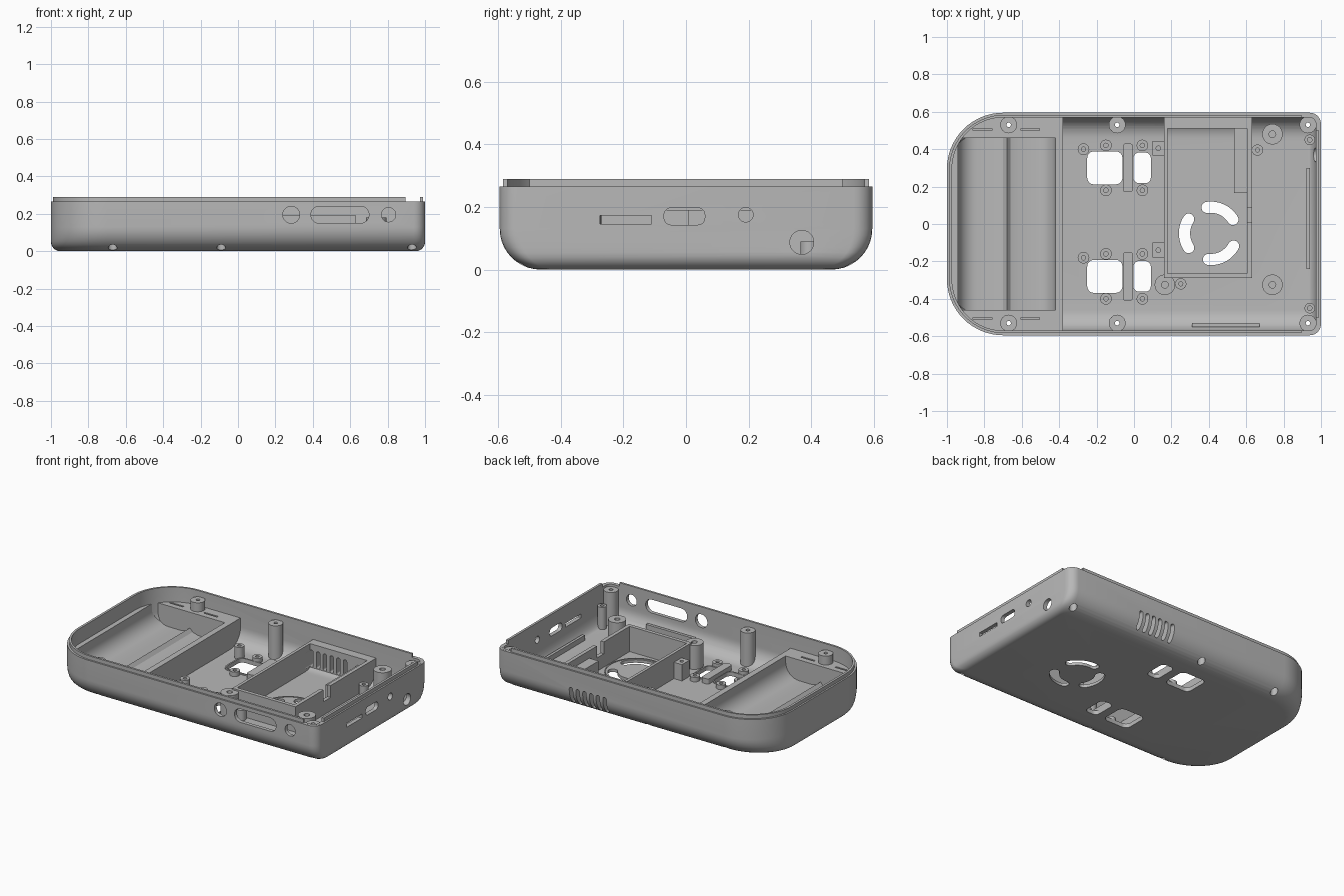
import bpy, bmesh, math

if "Cube" in bpy.data.objects:
    bpy.data.objects.remove(bpy.data.objects["Cube"])

gray = bpy.data.materials.new("light gray")
gray.diffuse_color = (0.48, 0.48, 0.48, 1)
gray.use_nodes = True
gray.node_tree.nodes["Principled BSDF"].inputs["Base Color"].default_value = gray.diffuse_color
parts, cutters = [], []


def finish(name, bm, cut=False):
    bmesh.ops.remove_doubles(bm, verts=bm.verts, dist=1e-5)
    bmesh.ops.recalc_face_normals(bm, faces=bm.faces)
    me = bpy.data.meshes.new(name)
    bm.to_mesh(me)
    bm.free()
    me.materials.append(gray)
    ob = bpy.data.objects.new(name, me)
    bpy.context.scene.collection.objects.link(ob)
    ob.hide_render = cut
    (cutters if cut else parts).append(ob)
    return ob


def arc(cx, cy, r, a0, a1, n):
    return [(cx + r * math.cos(math.radians(a0 + (a1 - a0) * i / n)),
             cy + r * math.sin(math.radians(a0 + (a1 - a0) * i / n))) for i in range(n + 1)]


def rounded(x0, x1, y0, y1, r, n=6):
    return (arc(x1 - r, y0 + r, r, -90, 0, n) + arc(x1 - r, y1 - r, r, 0, 90, n)
            + arc(x0 + r, y1 - r, r, 90, 180, n) + arc(x0 + r, y0 + r, r, 180, 270, n))


def circle(x, y, r, n=24):
    return arc(x, y, r, 0, 360 - 360 / n, n - 1)


def prism(name, pts, a, b, axis="z", cut=False):
    """Extrude a 2D outline from a to b along an axis."""
    put = {"z": lambda u, v, w: (u, v, w), "y": lambda u, v, w: (u, w, v),
           "x": lambda u, v, w: (w, u, v)}[axis]
    bm = bmesh.new()
    lo = [bm.verts.new(put(u, v, a)) for u, v in pts]
    hi = [bm.verts.new(put(u, v, b)) for u, v in pts]
    bm.faces.new(lo)
    bm.faces.new(hi)
    for i in range(len(pts)):
        j = (i + 1) % len(pts)
        bm.faces.new((lo[i], lo[j], hi[j], hi[i]))
    return finish(name, bm, cut)


def box(name, x0, x1, y0, y1, z0, z1, cut=False):
    return prism(name, [(x0, y0), (x1, y0), (x1, y1), (x0, y1)], z0, z1, "z", cut)


def stack(name, rings, cut=False):
    """Skin a pile of equal-length rings and cap both ends."""
    bm = bmesh.new()
    rings = [[bm.verts.new(p) for p in ring] for ring in rings]
    bm.faces.new(rings[0])
    bm.faces.new(rings[-1])
    for a, b in zip(rings, rings[1:]):
        for i in range(len(a)):
            j = (i + 1) % len(a)
            bm.faces.new((a[i], a[j], b[j], b[i]))
    return finish(name, bm, cut)


def loft(name, hx, hy, rl, rr, levels, cut=False):
    """Scaled copies of the case outline; a level is (z, x inset, y inset)."""
    base = (arc(hx - rr, rr - hy, rr, -90, 0, 6) + arc(hx - rr, hy - rr, rr, 0, 90, 6)
            + arc(rl - hx, hy - rl, rl, 90, 180, 16) + arc(rl - hx, rl - hy, rl, 180, 270, 16))
    return stack(name, [[(x * (1 - ix / hx), y * (1 - iy / hy), z) for x, y in base]
                        for z, ix, iy in levels], cut)


def fillet(z0, rz, rx, ry, n=10):
    ts = [math.pi / 2 * i / n for i in range(n + 1)]
    return [(z0 + rz * (1 - math.cos(t)), rx * (1 - math.sin(t)), ry * (1 - math.sin(t)))
            for t in ts]


# Outer fillet is tighter on the ends than on the long sides
outer = [(z, 0.05 - math.sqrt(0.05 ** 2 - (0.05 - z) ** 2) if z < 0.05 else 0, iy)
         for z, _, iy in fillet(0, 0.13, 0, 0.13)]

# Case shell, with a stepped lip around the rim
rim = [(0.265, 0, 0), (0.265, 0.011, 0.011), (0.29, 0.011, 0.011)]
shell = loft("case_shell", 1.0, 0.595, 0.3, 0.06, outer + rim)
hull = loft("hull", 0.993, 0.59, 0.297, 0.058, outer + [(0.4, 0, 0)], True)
cavity = loft("cavity", 0.973, 0.57, 0.275, 0.036,
              fillet(0.02, 0.11, 0.04, 0.11) + [(0.4, 0, 0)], True)
cutters.clear()

# Gaps in the lip at the two square corners
for y0, y1 in ((-0.7, -0.5), (0.5, 0.7)):
    box("lip_gap", 0.895, 1.1, y0, y1, 0.2655, 0.4, True)

# Ports in the front wall and the right wall
for x0, x1, z0, z1, r in ((0.24, 0.33, 0.15, 0.24, 0.044), (0.39, 0.70, 0.15, 0.24, 0.044),
                          (0.767, 0.843, 0.157, 0.233, 0.037)):
    prism("front_port", rounded(x0, x1, z0, z1, r), -0.7, -0.555, "y", True)
for y0, y1, z0, z1, r in ((-0.275, -0.11, 0.145, 0.172, 0.001), (-0.07, 0.06, 0.143, 0.197, 0.022),
                          (0.168, 0.214, 0.152, 0.198, 0.022), (0.332, 0.408, 0.049, 0.125, 0.037)):
    prism("side_port", rounded(y0, y1, z0, z1, r), 0.955, 1.1, "x", True)

# Air vents low in the back wall
for i in range(6):
    x = 0.19 + 0.05 * i
    prism("vent", rounded(x - 0.013, x + 0.013, 0.035, 0.15, 0.012), 0.46, 0.7, "y", True)

# Fan grille: three curved slots in the floor with a thin ring around them
for mid in (65, -62, 180):
    a, b = mid - 33, mid + 33
    ex, ey = arc(0.41, -0.05, 0.14, b, b, 1)[0]
    sx, sy = arc(0.41, -0.05, 0.14, a, a, 1)[0]
    pts = (arc(0.41, -0.05, 0.17, a, b, 14)[:-1] + arc(ex, ey, 0.03, b, b + 180, 8)[:-1]
           + arc(0.41, -0.05, 0.11, b, a, 14)[:-1] + arc(sx, sy, 0.03, a + 180, a + 360, 8)[:-1])
    prism("fan_slot", pts, -0.1, 0.1, "z", True)
bm = bmesh.new()
loops = [[bm.verts.new((x, y, z)) for x, y in circle(0.41, -0.05, r, 40)]
         for r, z in ((0.183, 0.012), (0.19, 0.012), (0.19, 0.024), (0.183, 0.024))]
for k in range(4):
    for i in range(40):
        bm.faces.new((loops[k - 1][i - 1], loops[k - 1][i], loops[k][i], loops[k][i - 1]))
finish("fan_ring", bm)

# Battery deck with a double cradle and narrow slits
box("battery_deck", -1.0, -0.38, -0.594, 0.594, 0.01, 0.19)
cradle = ([(-0.94, 0.25)] + arc(-0.84, 0.15, 0.10, 180, 270, 8) + [(-0.74, 0.05), (-0.70, 0.062)]
          + [(-0.68, 0.085), (-0.66, 0.062), (-0.62, 0.05)] + arc(-0.52, 0.15, 0.10, 270, 360, 8)
          + [(-0.42, 0.25)])
prism("cradle", cradle, -0.46, 0.46, "y", True)
for s in (-1, 1):
    for x in (-0.81, -0.555):
        box("deck_slit", x - 0.05, x + 0.05, s * 0.505 - 0.006, s * 0.505 + 0.006, 0.12, 0.3, True)


def boss(name, x, y, r, top, hole, depth=0.05):
    prism(name, circle(x, y, r), 0.008, top)
    prism("pilot", circle(x, y, hole, 16), top - depth, top + 0.02, "z", True)


# Case screw posts, open to countersunk holes underneath
for s in (-1, 1):
    for x in (-0.67, -0.09, 0.93):
        prism("screw_post", circle(x, s * 0.53, 0.045), 0.008, 0.25)
        stack("screw_hole", [[(u, v, z) for u, v in circle(x, s * 0.53, r, 20)] for r, z in
                             ((0.024, -0.1), (0.024, 0.09), (0.012, 0.09), (0.012, 0.26))], True)
    boss("corner_post", 0.94, s * 0.45, 0.028, 0.17, 0.012)

# Board posts
for x, y in ((0.74, 0.48), (0.74, -0.325), (0.165, -0.325)):
    boss("board_post", x, y, 0.055, 0.18, 0.018)
for x, y in ((0.66, 0.395), (0.25, -0.32)):
    boss("small_post", x, y, 0.03, 0.09, 0.011)

# Two switch windows, each with rims, a strap bar and small posts
for y in (0.3, -0.28):
    for x0, x1, h, r in ((-0.25, -0.062, 0.088, 0.035), (-0.003, 0.09, 0.082, 0.03)):
        prism("window_rim", rounded(x0 - 0.01, x1 + 0.01, y - h - 0.01, y + h + 0.01, r + 0.01),
              0.01, 0.028)
        prism("window", rounded(x0, x1, y - h, y + h, r), -0.1, 0.035, "z", True)
    prism("strap_bar", rounded(-0.06, -0.006, y - 0.13, y + 0.13, 0.015), 0.01, 0.055)
    for px, py, top in ((-0.27, 0.1, 0.10), (-0.15, 0.12, 0.05), (0.045, 0.12, 0.05),
                        (-0.15, -0.12, 0.05), (0.045, -0.12, 0.05)):
        boss("window_post", px, y + py, 0.031, top, 0.012, 0.025)
for y in (0.405, -0.14):
    box("tray_block", 0.1, 0.166, y - 0.04, y + 0.04, 0.01, 0.13)
    prism("pilot", circle(0.13, y, 0.012, 16), 0.08, 0.2, "z", True)

# Fan tray walls, back ledge and inner step
box("tray_left_wall", 0.16, 0.18, -0.29, 0.53, 0.01, 0.19)
box("tray_front_wall", 0.16, 0.63, -0.29, -0.265, 0.01, 0.19)
box("tray_right_wall", 0.605, 0.63, -0.29, 0.53, 0.01, 0.19)
box("tray_wall_notch", 0.59, 0.65, 0.01, 0.085, 0.11, 0.3, True)
box("tray_back_ledge", 0.16, 0.63, 0.51, 0.594, 0.01, 0.19)
box("tray_step", 0.535, 0.606, 0.165, 0.511, 0.01, 0.14)

# Board locating ribs
box("front_rib", 0.31, 0.67, -0.55, -0.53, 0.01, 0.085)
box("side_rib", 0.922, 0.94, -0.24, 0.30, 0.01, 0.055)


def bounds(ob):
    cs = [v.co for v in ob.data.vertices]
    return [(min(c[k] for c in cs), max(c[k] for c in cs)) for k in range(3)]


def boolean(ob, op, target):
    m = ob.modifiers.new("cut", "BOOLEAN")
    m.operation, m.solver, m.object = op, "EXACT", target
    bpy.context.view_layer.objects.active = ob
    bpy.ops.object.modifier_apply(modifier=m.name)


# Trim parts that reach the walls, then cut the openings that touch each part
boxes = [(c, bounds(c)) for c in cutters]
inside = ("pilot", "cradle", "deck_slit", "tray_wall_notch")
for ob in list(parts):
    bb = bounds(ob)
    near = [c for c, cb in boxes if all(p[0] < q[1] and q[0] < p[1] for p, q in zip(bb, cb))]
    if ob is shell:
        boolean(ob, "DIFFERENCE", cavity)
        near = [c for c in near if not c.name.startswith(inside)]
    elif max(-bb[0][0], bb[0][1]) > 0.9 or max(-bb[1][0], bb[1][1]) > 0.49:
        boolean(ob, "INTERSECT", hull)
    if near:
        bm = bmesh.new()
        for c in near:
            bm.from_mesh(c.data)
        tool = finish("joined_cutter", bm, True)
        boolean(ob, "DIFFERENCE", tool)
        bpy.data.objects.remove(tool)

# Remove the helpers and shade
for ob in [c for c, _ in boxes] + [hull, cavity]:
    bpy.data.objects.remove(ob)
for ob in parts:
    ob.select_set(True)
bpy.ops.object.shade_smooth_by_angle(angle=math.radians(30))
